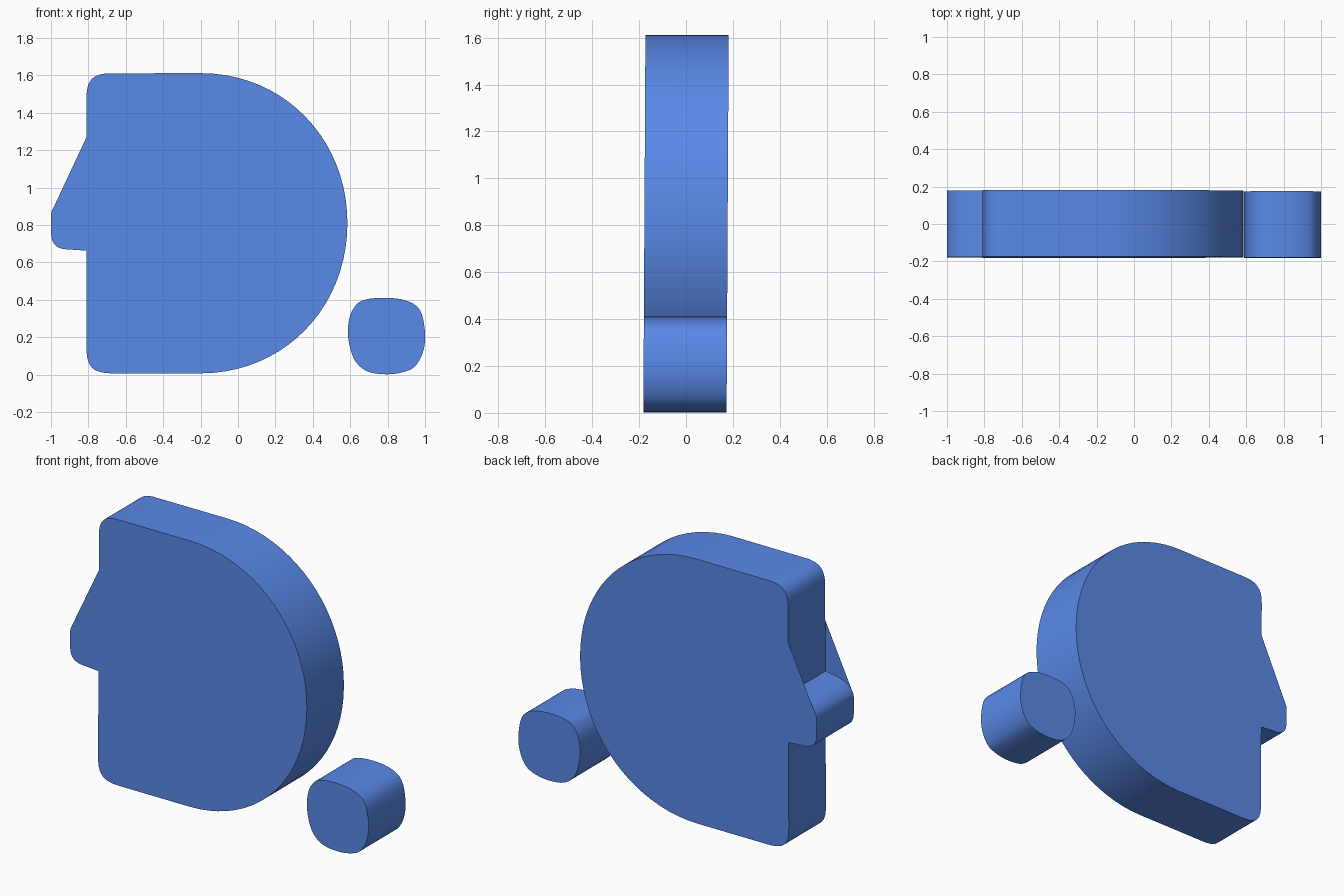
import bpy, bmesh, math

if "Cube" in bpy.data.objects:
    bpy.data.objects.remove(bpy.data.objects["Cube"])

HALF = 0.1775   # half thickness
LEAN = 0.0055   # the slabs lean back very slightly

blue = bpy.data.materials.new("blue")
blue.diffuse_color = (0.1, 0.25, 0.8, 1)
blue.use_nodes = True
blue.node_tree.nodes["Principled BSDF"].inputs["Base Color"].default_value = blue.diffuse_color


def bezier(p0, p1, p2, p3, n):
    """Points along a cubic curve, leaving out the last one."""
    pts = []
    for i in range(n):
        t = i / n
        u = 1 - t
        w = (u**3, 3*u*u*t, 3*u*t*t, t**3)
        pts.append(tuple(sum(k * p[a] for k, p in zip(w, (p0, p1, p2, p3))) for a in (0, 1)))
    return pts


def corner(p0, c, p3, n=10, k=0.75):
    """Rounded turn from p0 to p3 around corner point c."""
    mix = lambda p: tuple(p[a] + (c[a] - p[a]) * k for a in (0, 1))
    return bezier(p0, mix(p0), mix(p3), p3, n)


def smooth_loop(pts, n=4):
    """Closed smooth curve through the given points."""
    out, m = [], len(pts)
    for i in range(m):
        a, b, c, d = (pts[(i + j) % m] for j in (-1, 0, 1, 2))
        out += bezier(b, tuple(b[k] + (c[k] - a[k]) / 6 for k in (0, 1)),
                      tuple(c[k] - (d[k] - b[k]) / 6 for k in (0, 1)), c, n)
    return out


def slab(name, outline, wings=()):
    """Extrude an x-z outline along y; wings are flat end panels without walls."""
    bm = bmesh.new()

    def ring(pts, y):
        return [bm.verts.new((x, y + LEAN * (z - 0.8), z)) for x, z in pts]

    f, b = ring(outline, -HALF), ring(outline, HALF)
    bm.faces.new(f)
    bm.faces.new(b[::-1])
    for i in range(len(f)):
        j = (i + 1) % len(f)
        bm.faces.new((f[i], b[i], b[j], f[j]))
    bmesh.ops.recalc_face_normals(bm, faces=bm.faces[:])
    for w in wings:
        for y in (-HALF, HALF):
            face = bm.faces.new(ring(w, y))
            face.normal_update()
            if face.normal.y * y < 0:
                face.normal_flip()
    mesh = bpy.data.meshes.new(name)
    bm.to_mesh(mesh)
    bm.free()
    mesh.materials.append(blue)
    ob = bpy.data.objects.new(name, mesh)
    bpy.context.collection.objects.link(ob)
    bpy.context.view_layer.objects.active = ob
    ob.select_set(True)
    bpy.ops.object.shade_smooth_by_angle(angle=math.radians(30))
    ob.select_set(False)


# Rounded slab with a projecting block on its left edge
L, T, B, R, M = -0.81, 1.612, 0.007, 0.585, 0.81
outline = corner((L, 1.48), (L, T), (-0.67, T))
outline += corner((-0.2, T), (R, T), (R, M), 20, 0.565)
outline += corner((R, M), (R, B), (-0.2, B), 20, 0.565) + [(-0.2, B)]
outline += corner((-0.67, B), (L, B), (L, 0.14))
outline += [(L, 0.14), (L, 0.663)]
outline += corner((-0.9, 0.669), (-1.0, 0.672), (-1.0, 0.77))
top = corner((-1.0, 0.85), (-1.0, 0.93), (-0.88, 0.95), 10, 0.6) + [(-0.88, 0.95), (L, 0.96)]
outline += top

# Triangular side panels above the block, open between them
panel = [(L, 1.27)] + [p for p in top if p[1] > 0.89]
slab("profile_slab", outline, [panel])

# Small rounded block at the lower right
slab("small_block", smooth_loop([
    (0.588, 0.217), (0.593, 0.29), (0.615, 0.35), (0.663, 0.396), (0.77, 0.411),
    (0.893, 0.398), (0.973, 0.345), (1.0, 0.225), (0.99, 0.125), (0.947, 0.045),
    (0.877, 0.012), (0.79, 0.002), (0.695, 0.016), (0.631, 0.066), (0.6, 0.14)]))
